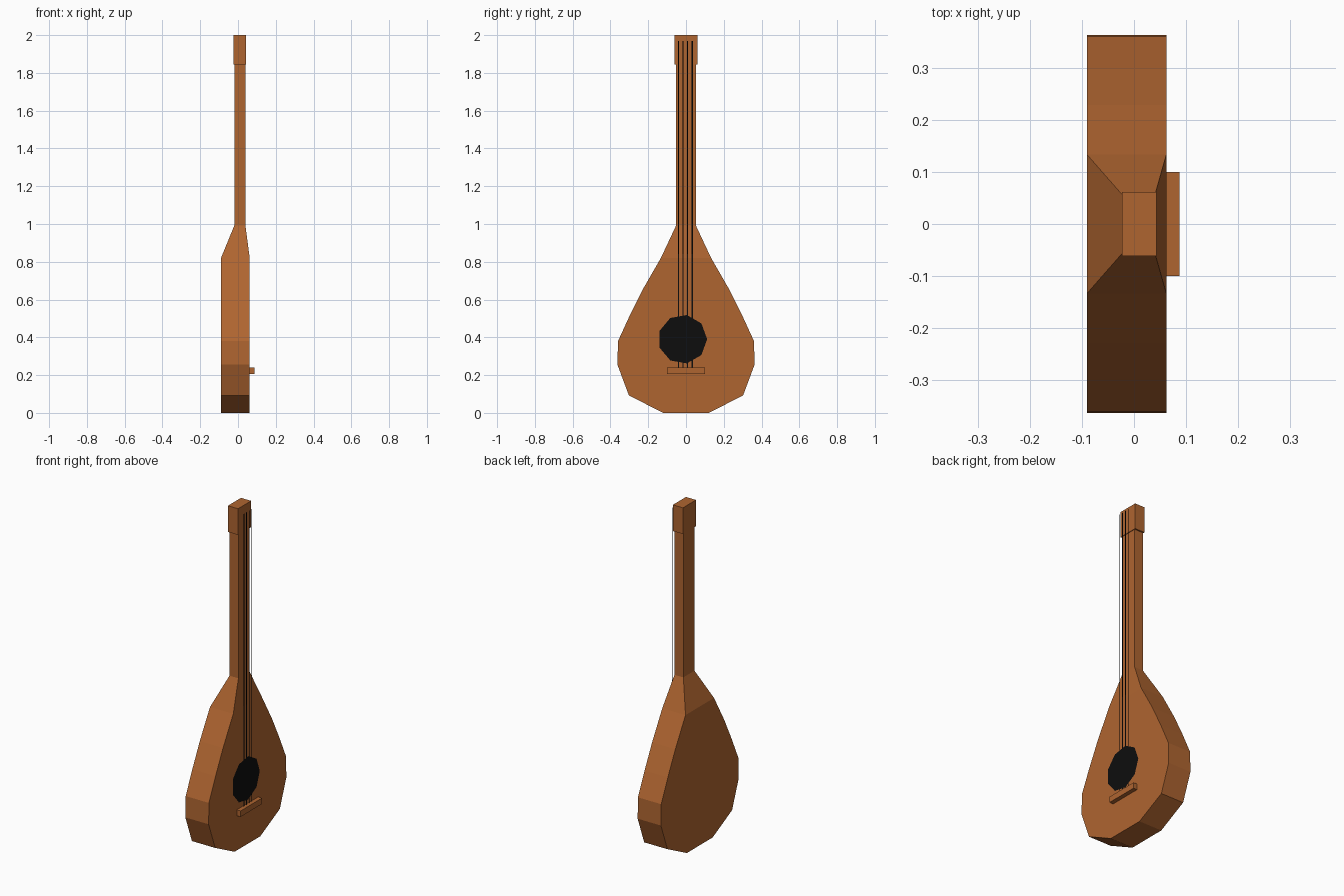
import bpy, bmesh
from math import cos, sin, tau

if "Cube" in bpy.data.objects:
    bpy.data.objects.remove(bpy.data.objects["Cube"])


def material(name, colour):
    m = bpy.data.materials.new(name)
    m.diffuse_color = (*colour, 1)
    m.use_nodes = True
    m.node_tree.nodes["Principled BSDF"].inputs["Base Color"].default_value = m.diffuse_color
    return m


WOOD = material("wood", (0.43, 0.13, 0.03))
BLACK = material("black", (0.004, 0.004, 0.004))


def finish(name, bm, mat):
    bmesh.ops.recalc_face_normals(bm, faces=bm.faces)
    mesh = bpy.data.meshes.new(name)
    bm.to_mesh(mesh)
    bm.free()
    mesh.materials.append(mat)
    ob = bpy.data.objects.new(name, mesh)
    bpy.context.collection.objects.link(ob)
    return ob


def loft(name, sections, mat):
    """Stack rectangular sections given as (z, half width in y, back x, front x)."""
    bm = bmesh.new()
    rings = [[bm.verts.new(p) for p in
              ((x0, -w, z), (x1, -w, z), (x1, w, z), (x0, w, z))]
             for z, w, x0, x1 in sections]
    for a, b in zip(rings, rings[1:]):
        for i in range(4):
            j = (i + 1) % 4
            bm.faces.new((a[i], a[j], b[j], b[i]))
    bm.faces.new(rings[0])
    bm.faces.new(rings[-1])
    return finish(name, bm, mat)


def flat_shape(name, x, points, mat):
    """Single flat face looking towards +x."""
    bm = bmesh.new()
    face = bm.faces.new([bm.verts.new((x, y, z)) for y, z in points])
    face.normal_update()
    mesh_ob = finish(name, bm, mat)
    if mesh_ob.data.polygons[0].normal.x < 0:
        mesh_ob.data.flip_normals()
    return mesh_ob


# Pear-shaped body, shoulders and neck
BACK, FRONT = -0.09, 0.062
outline = [(0, 0.12), (0.092, 0.302), (0.255, 0.363), (0.38, 0.36),
           (0.515, 0.298), (0.655, 0.228), (0.82, 0.133)]
sections = [(z, w, BACK, FRONT) for z, w in outline]
sections += [(0.993, 0.052, -0.019, 0.039), (1.85, 0.052, -0.019, 0.039)]
loft("body_and_neck", sections, WOOD)

# Head block
loft("head", [(1.845, 0.061, -0.023, 0.043), (2.0, 0.061, -0.023, 0.043)], WOOD)

# Bridge
loft("bridge", [(0.205, 0.1, 0.06, 0.087), (0.24, 0.1, 0.06, 0.087)], WOOD)

# Nine-sided sound hole
hole = [(-0.018 + 0.13 * cos(tau * i / 9), 0.39 + 0.13 * sin(tau * i / 9))
        for i in range(9)]
flat_shape("sound_hole", 0.064, hole, BLACK)

# Flat ribbon strings
for i in range(4):
    y = -0.04 + 0.0243 * i
    flat_shape(f"string_{i + 1}", 0.067,
               [(y - 0.003, 0.235), (y + 0.003, 0.235),
                (y + 0.003, 1.968), (y - 0.003, 1.968)], BLACK)
